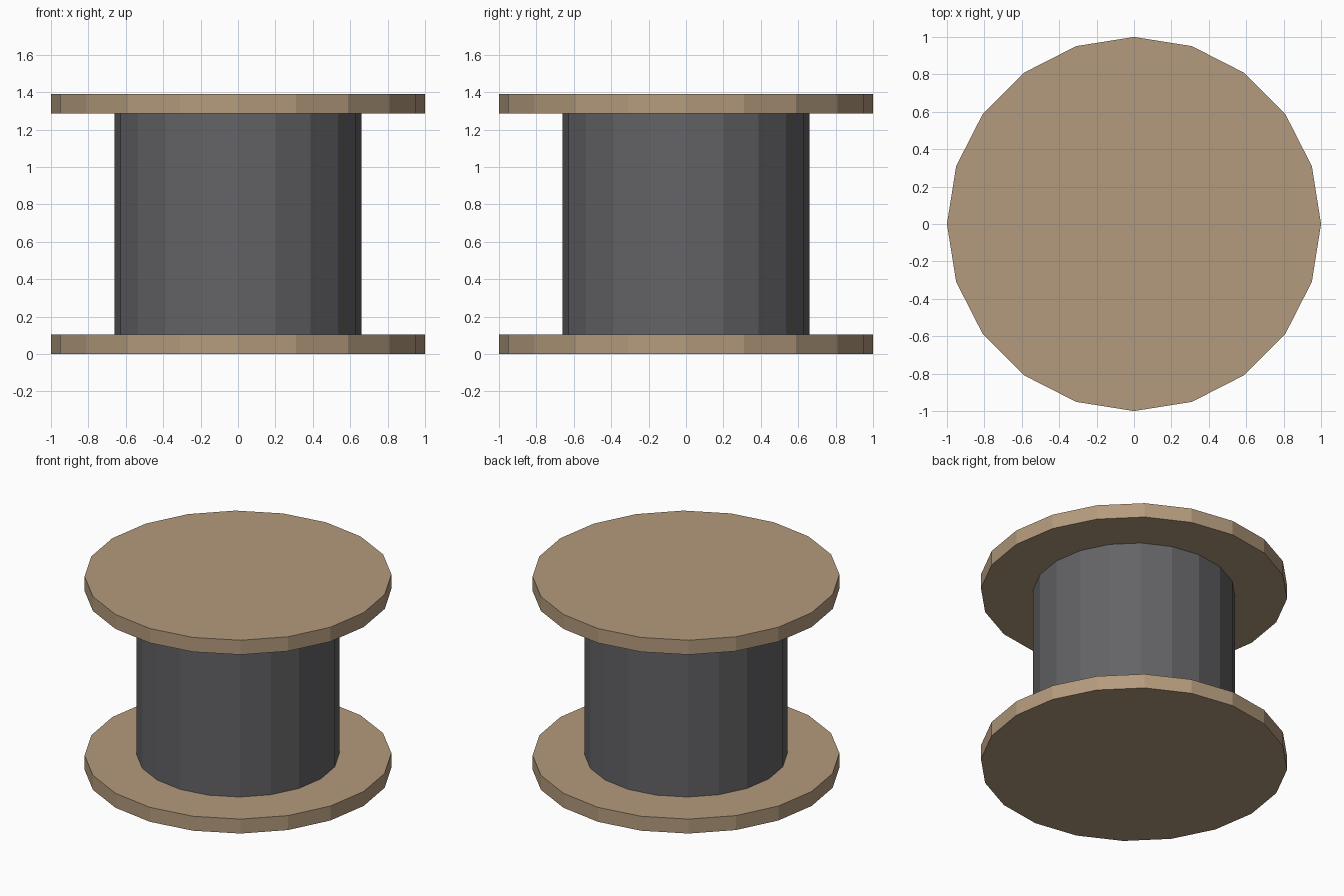
import bpy

cube = bpy.data.objects.get("Cube")
if cube:
    bpy.data.objects.remove(cube, do_unlink=True)

SIDES = 20
HEIGHT = 1.39
FLANGE = 0.104  # flange thickness


def make_material(name, rgb):
    mat = bpy.data.materials.new(name)
    mat.use_nodes = True
    color = (*rgb, 1.0)
    mat.diffuse_color = color
    bsdf = next(n for n in mat.node_tree.nodes if n.type == "BSDF_PRINCIPLED")
    bsdf.inputs["Base Color"].default_value = color
    bsdf.inputs["Roughness"].default_value = 0.8
    return mat


def make_disc(name, radius, bottom, top, mat):
    """Flat-shaded prism standing between two heights."""
    bpy.ops.mesh.primitive_cylinder_add(
        vertices=SIDES, radius=radius, depth=top - bottom,
        location=(0, 0, (bottom + top) / 2))
    obj = bpy.context.object
    obj.name = obj.data.name = name
    obj.data.materials.append(mat)
    return obj


wood = make_material("tan wood", (0.456, 0.328, 0.205))
cable = make_material("dark grey cable", (0.127, 0.127, 0.136))

# Wooden end plates
make_disc("bottom_flange", 1.0, 0, FLANGE, wood)
make_disc("top_flange", 1.0, HEIGHT - FLANGE, HEIGHT, wood)

# Wound cable between the plates
make_disc("cable_drum", 0.66, FLANGE, HEIGHT - FLANGE, cable)
